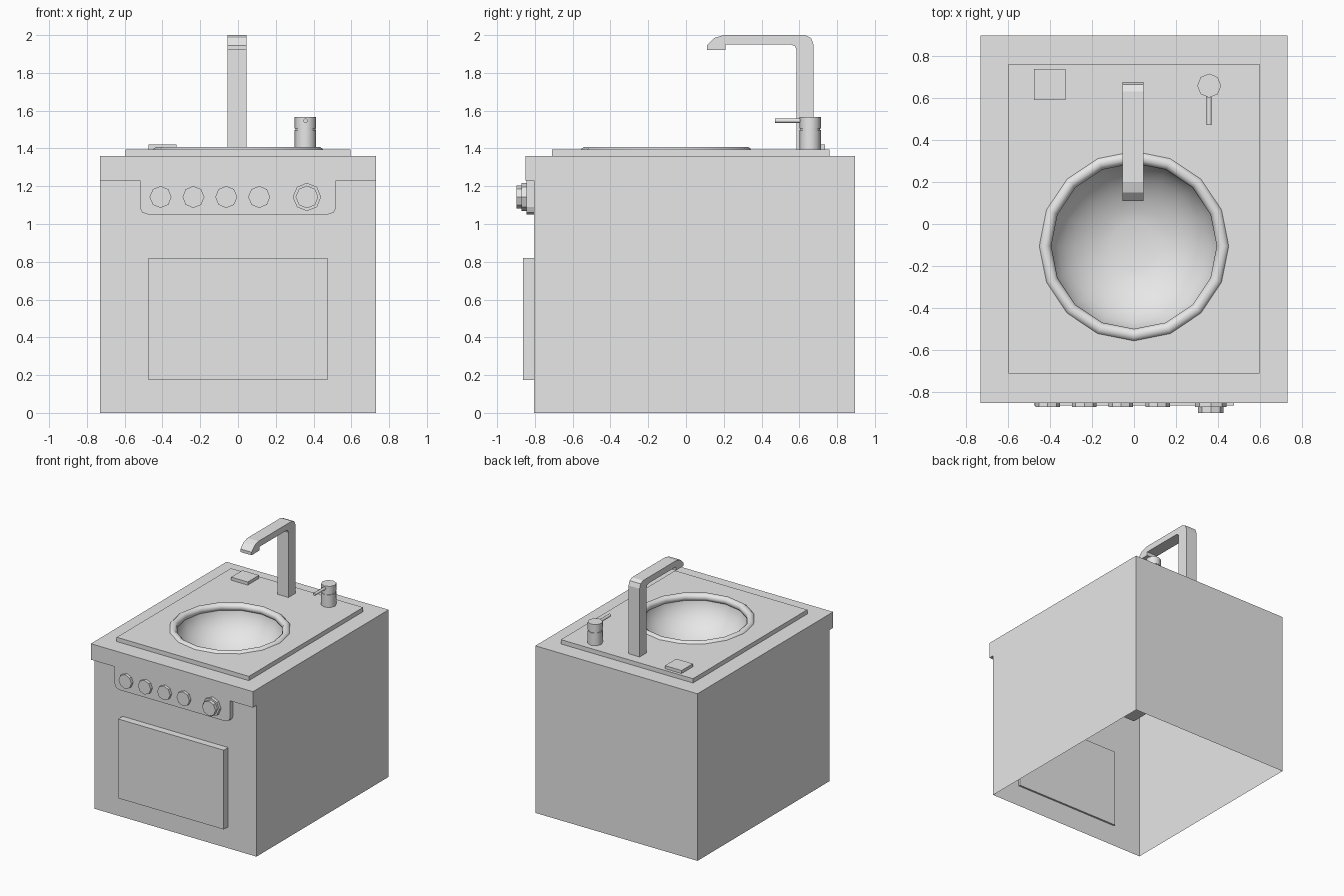
import bpy, bmesh, math
from mathutils import Matrix, Vector

cube = bpy.data.objects.get("Cube")
if cube:
    bpy.data.objects.remove(cube, do_unlink=True)

grey = bpy.data.materials.new("light grey")
grey.use_nodes = True
COLOUR = (0.8, 0.8, 0.8, 1)
grey.diffuse_color = COLOUR
grey.node_tree.nodes["Principled BSDF"].inputs["Base Color"].default_value = COLOUR


def finish(name, bm, smooth=None):
    """Turn a bmesh into a named object, smooth below an angle if given."""
    mesh = bpy.data.meshes.new(name)
    bm.normal_update()
    bm.to_mesh(mesh)
    bm.free()
    mesh.materials.append(grey)
    obj = bpy.data.objects.new(name, mesh)
    bpy.context.collection.objects.link(obj)
    if smooth:
        bpy.ops.object.select_all(action='DESELECT')
        obj.select_set(True)
        bpy.context.view_layer.objects.active = obj
        bpy.ops.object.shade_smooth_by_angle(angle=math.radians(smooth))
    return obj


def add_box(bm, low, high):
    low, high = Vector(low), Vector(high)
    matrix = Matrix.Translation((low + high) / 2) @ Matrix.Diagonal((*(high - low), 1))
    bmesh.ops.create_cube(bm, size=1, matrix=matrix)


def box(name, low, high):
    bm = bmesh.new()
    add_box(bm, low, high)
    return finish(name, bm)


def facing(bm, z):
    """The horizontal face with the given sign of its normal."""
    bm.normal_update()
    return next(f for f in bm.faces if f.normal.z * z > 0.9)


def add_cylinder(bm, centre, radius, length, along_y=False, sides=8):
    matrix = Matrix.Translation(centre)
    if along_y:
        matrix = matrix @ Matrix.Rotation(math.pi / 2, 4, 'X')
    bmesh.ops.create_cone(bm, cap_ends=True, segments=sides, radius1=radius,
                          radius2=radius, depth=length, matrix=matrix)


def extrude_outline(name, points, offset):
    """Solid made by extruding a closed flat outline along an offset."""
    bm = bmesh.new()
    face = bm.faces.new([bm.verts.new(p) for p in points])
    copy = bmesh.ops.extrude_face_region(bm, geom=[face], use_keep_orig=True)
    moved = [g for g in copy["geom"] if isinstance(g, bmesh.types.BMVert)]
    bmesh.ops.translate(bm, verts=moved, vec=offset)
    bmesh.ops.recalc_face_normals(bm, faces=bm.faces)
    return finish(name, bm)


def lathe(name, profile, centre, sides, closed, smooth):
    """Revolve a (radius, z) profile about a vertical axis."""
    bm = bmesh.new()
    verts = [bm.verts.new((r, 0, z)) for r, z in profile]
    pairs = list(zip(verts, verts[1:]))
    if closed:
        pairs.append((verts[-1], verts[0]))
    edges = [bm.edges.new(p) for p in pairs]
    bmesh.ops.spin(bm, geom=verts + edges, axis=(0, 0, 1), cent=(0, 0, 0),
                   angle=math.tau, steps=sides)
    bmesh.ops.remove_doubles(bm, verts=bm.verts, dist=0.0005)
    if closed:
        bmesh.ops.recalc_face_normals(bm, faces=bm.faces)
    else:
        bmesh.ops.recalc_face_normals(bm, faces=bm.faces)
        bm.normal_update()
        if sum(f.normal.z for f in bm.faces) < 0:
            bmesh.ops.reverse_faces(bm, faces=bm.faces)
    bmesh.ops.translate(bm, verts=bm.verts, vec=centre)
    return finish(name, bm, smooth)


# Slab footprint and sink position
X0, X1, Y0, Y1 = -0.595, 0.595, -0.71, 0.76
TOP, SLAB_TOP = 1.36, 1.395
SINK = Vector((0, -0.105, 0))
SIDES = 16

# Cabinet: open underneath, with an opening for the slab on top
bm = bmesh.new()
add_box(bm, (-0.73, -0.805, 0), (0.73, 0.895, TOP))
bm.faces.remove(facing(bm, -1))
lid = facing(bm, 1)
bmesh.ops.inset_individual(bm, faces=[lid], thickness=0.1)
mid = lid.calc_center_median()
for v in lid.verts:
    v.co.x = X1 if v.co.x > mid.x else X0
    v.co.y = Y1 if v.co.y > mid.y else Y0
bm.faces.remove(lid)
finish("cabinet", bm)
box("front_lip", (-0.73, -0.85, 1.23), (0.73, -0.805, TOP))
box("oven_door", (-0.475, -0.862, 0.175), (0.475, -0.79, 0.82))

# Sink slab with a round hole in its top
bm = bmesh.new()
add_box(bm, (X0, Y0, 1.10), (X1, Y1, SLAB_TOP))
lid = facing(bm, 1)
edges = list(lid.edges)
bm.faces.remove(lid)
ring = [bm.verts.new(SINK + Vector((0.41 * math.cos(a), 0.41 * math.sin(a), SLAB_TOP)))
        for a in (i * math.tau / SIDES for i in range(SIDES))]
edges += [bm.edges.new((ring[i - 1], ring[i])) for i in range(SIDES)]
bmesh.ops.triangle_fill(bm, edges=edges, use_beauty=True, normal=(0, 0, 1))
finish("sink_slab", bm)

# Sink bowl and rolled rim
steps = 8
START = math.acos(0.115 / 0.41)
bowl = [(0.41 * math.cos(START * i / steps),
         SLAB_TOP - 0.285 * math.sin(START * i / steps) / math.sin(START))
        for i in range(steps + 1)]
lathe("sink_bowl", bowl + [(0, bowl[-1][1])], SINK, SIDES, False, 40)
rim = [(0.424 + 0.031 * math.cos(a), 1.379 + 0.031 * math.sin(a))
       for a in (i * math.tau / 10 for i in range(10))]
lathe("sink_rim", rim, SINK, SIDES, True, 60)

# Control panel with rounded lower corners
corner = [(0.52, 1.23), (0.52, 1.09), (0.508, 1.062), (0.475, 1.05)]
outline = corner + [(-x, z) for x, z in reversed(corner)]
extrude_outline("control_panel", [(x, -0.845, z) for x, z in outline], (0, 0.04, 0))

# Knobs
for i in range(4):
    bm = bmesh.new()
    add_cylinder(bm, (-0.41 + 0.174 * i, -0.85, 1.143), 0.058, 0.036, True)
    finish("small_knob", bm)
bm = bmesh.new()
for radius, front in ((0.075, -0.87), (0.06, -0.897)):
    add_cylinder(bm, (0.365, (front - 0.835) / 2, 1.143), radius, -0.835 - front, True)
finish("large_knob", bm)

# Tap spout, drawn from the side
half = [(0.675, SLAB_TOP), (0.675, 1.95), (0.662, 1.985), (0.63, 2.0), (0.2, 2.0),
        (0.15, 1.985), (0.11, 1.945), (0.11, 1.92), (0.21, 1.92), (0.21, 1.95),
        (0.555, 1.95), (0.577, 1.942), (0.585, 1.92), (0.585, SLAB_TOP)]
extrude_outline("tap_spout", [(-0.055, y, z) for y, z in half], (0.1, 0, 0))

# Tap valve with a narrow groove, and its lever
valve = (0.357, 0.657, 0)
lathe("tap_valve", [(0, SLAB_TOP), (0.057, SLAB_TOP), (0.057, 1.497), (0.052, 1.497),
                    (0.052, 1.505), (0.057, 1.505), (0.057, 1.567), (0, 1.567)],
      valve, 8, False, 50)
bm = bmesh.new()
add_cylinder(bm, (0.357, 0.54, 1.547), 0.012, 0.14, True)
finish("tap_lever", bm, 50)

# Soap block
box("soap_block", (-0.475, 0.59, SLAB_TOP), (-0.325, 0.735, 1.42))
